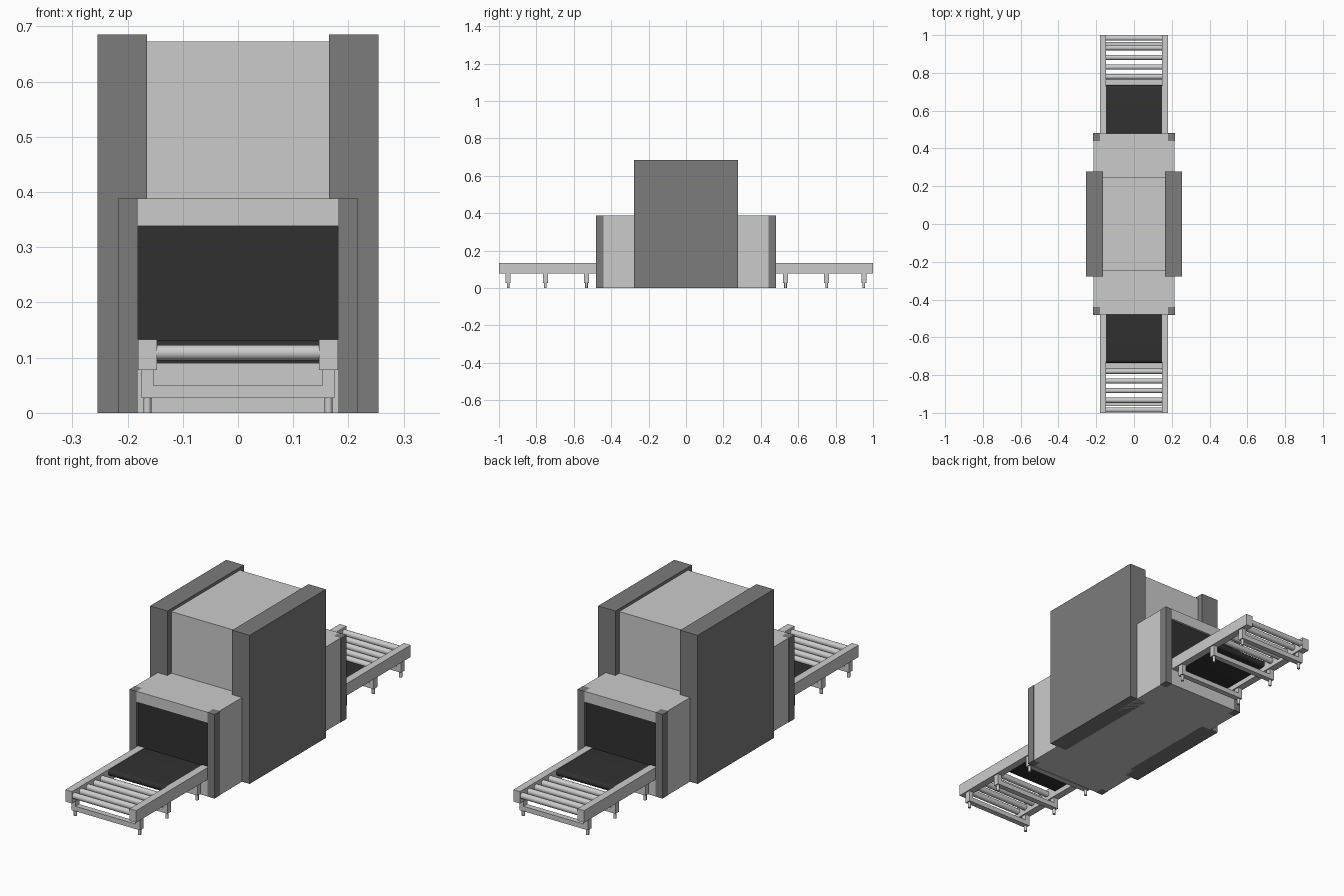
import bpy, math
from mathutils import Matrix

if "Cube" in bpy.data.objects:
    bpy.data.objects.remove(bpy.data.objects["Cube"])


def material(name, v):
    m = bpy.data.materials.new(name)
    m.diffuse_color = (v, v, v, 1)
    m.use_nodes = True
    m.node_tree.nodes["Principled BSDF"].inputs["Base Color"].default_value = m.diffuse_color
    return m


DARK = material("dark_grey", 0.2)
BLACK = material("rubber_black", 0.03)


def mesh_object(name, verts, faces, mat=None):
    me = bpy.data.meshes.new(name)
    me.from_pydata(verts, [], faces)
    ob = bpy.data.objects.new(name, me)
    bpy.context.collection.objects.link(ob)
    if mat:
        me.materials.append(mat)
    return ob


def prism(name, profile, a, b, axis, mat=None):
    """Extrude a 2D profile: axis 'y' takes (x, z) points, axis 'x' takes (y, z)."""
    n = len(profile)
    place = (lambda p, t: (p[0], t, p[1])) if axis == 'y' else (lambda p, t: (t, p[0], p[1]))
    verts = [place(p, t) for t in (a, b) for p in profile]
    faces = [tuple(range(n)), tuple(reversed(range(n, 2 * n)))]
    faces += [(i, i + n, (i + 1) % n + n, (i + 1) % n) for i in range(n)]
    ob = mesh_object(name, verts, faces, mat)
    import bmesh
    bm = bmesh.new()
    bm.from_mesh(ob.data)
    bmesh.ops.recalc_face_normals(bm, faces=bm.faces)
    bm.to_mesh(ob.data)
    bm.free()
    return ob


def box(name, x, y, z, mat=None):
    return prism(name, [(x[0], z[0]), (x[1], z[0]), (x[1], z[1]), (x[0], z[1])], y[0], y[1], 'y', mat)


def smooth(ob):
    bpy.ops.object.select_all(action='DESELECT')
    ob.select_set(True)
    bpy.context.view_layer.objects.active = ob
    bpy.ops.object.shade_smooth_by_angle(angle=math.radians(40))


def span(s, a, b):
    return tuple(sorted((s * a, s * b)))


# Scanner housing: tall centre, low tunnel, side cabinets
box("scanner_housing", (-.165, .165), (-.25, .25), (.38, .672))
box("tunnel_body", (-.215, .215), (-.44, .44), (0, .388))
for s, side in ((-1, "left"), (1, "right")):
    box(side + "_cabinet", span(s, .165, .254), (-.278, .278), (0, .685), DARK)

# Each end: portal frame, curtain and roller table
for e, end in ((-1, "front"), (1, "back")):
    box(end + "_lintel", (-.181, .181), span(e, .44, .48), (.338, .388))
    box(end + "_sill", (-.181, .181), span(e, .44, .48), (0, .09))
    box(end + "_curtain", (-.181, .181), span(e, .44, .47), (.09, .338), BLACK)
    for s, side in ((-1, "left"), (1, "right")):
        box(f"{end}_{side}_post", span(s, .181, .217), span(e, .44, .481), (0, .388), DARK)
        box(f"{end}_{side}_rail", span(s, .147, .181), span(e, .46, 1), (.078, .133))

    # Belt slab with a rounded outer end
    r, zc, ye = .015, .116, .72
    arc = [(e * (ye + r * math.cos(t)), zc + r * math.sin(t))
           for t in [math.radians(-90 + 180 * i / 10) for i in range(11)]]
    belt = prism(end + "_belt", [(e * .46, zc - r)] + arc + [(e * .46, zc + r)], -.147, .147, 'x', BLACK)
    smooth(belt)

    # Rollers
    for i in range(5):
        y, rr = e * (.78 + .051 * i), .0138
        circle = [(y + rr * math.cos(k * math.pi / 10), .109 + rr * math.sin(k * math.pi / 10)) for k in range(20)]
        smooth(prism(f"{end}_roller_{i + 1}", circle, -.15, .15, 'x'))

    # U-shaped cross braces with feet
    for i, y in enumerate((.532, .752, .951)):
        u = [(-.175, .027), (.175, .027), (.175, .08), (.153, .08),
             (.153, .05), (-.153, .05), (-.153, .08), (-.175, .08)]
        prism(f"{end}_brace_{i + 1}", u, e * y - .013, e * y + .013, 'y')
        for s, side in ((-1, "left"), (1, "right")):
            circle = Matrix.Identity(2)
            n = 12
            ring = [(s * .164 + .007 * math.cos(2 * math.pi * k / n),
                     e * y + .007 * math.sin(2 * math.pi * k / n)) for k in range(n)]
            verts = [(p[0], p[1], z) for z in (0, .03) for p in ring]
            faces = [tuple(reversed(range(n))), tuple(range(n, 2 * n))]
            faces += [(k, (k + 1) % n, (k + 1) % n + n, k + n) for k in range(n)]
            smooth(mesh_object(f"{end}_{side}_foot_{i + 1}", verts, faces))
